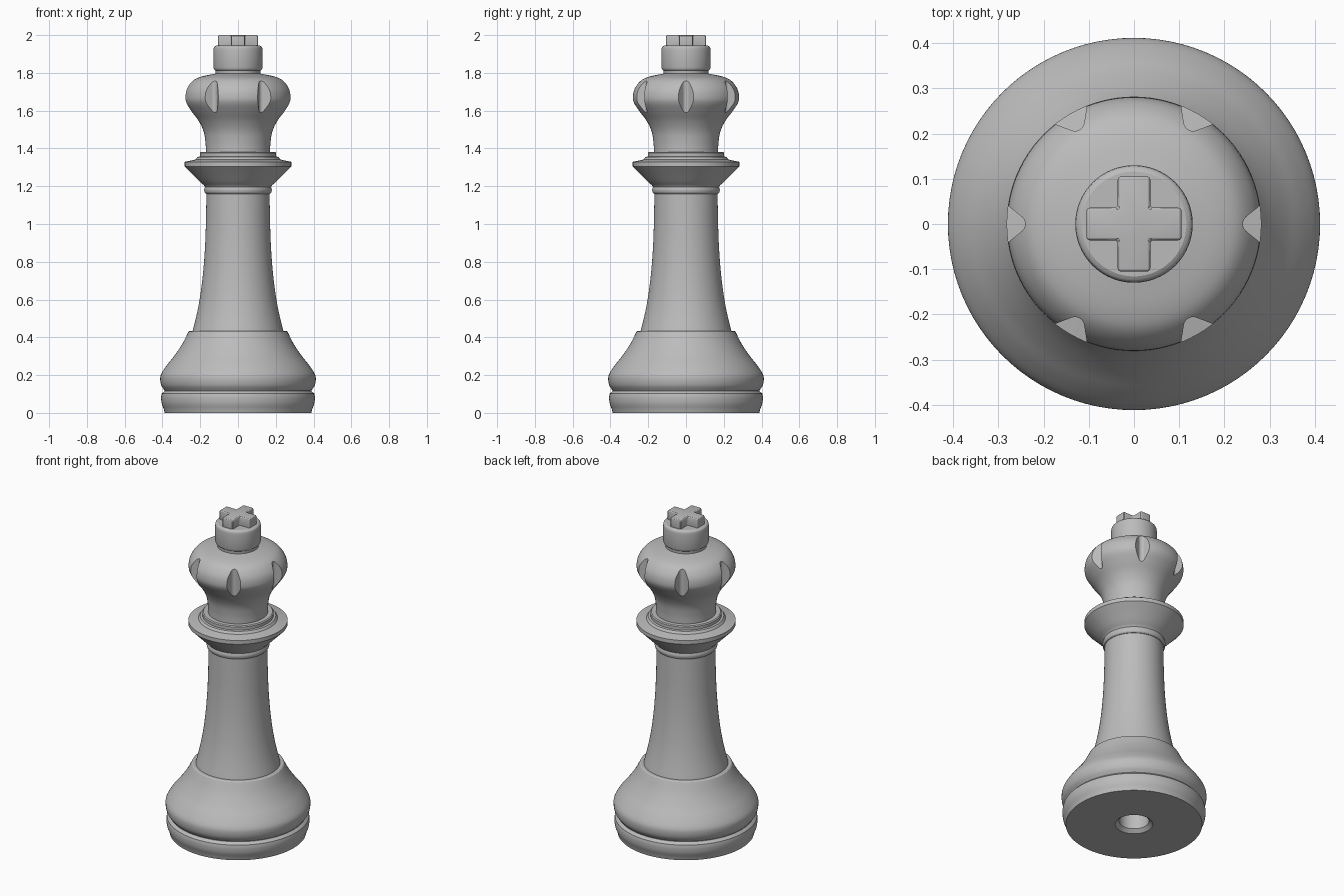
import bpy, bmesh
from math import sin, cos, pi
from mathutils import Vector, Matrix

cube = bpy.data.objects.get("Cube")
if cube:
    bpy.data.objects.remove(cube, do_unlink=True)

grey = bpy.data.materials.new("plain grey")
grey.use_nodes = True
tone = (0.5, 0.5, 0.5, 1)
grey.diffuse_color = tone
grey.node_tree.nodes["Principled BSDF"].inputs["Base Color"].default_value = tone


def curve(pts, steps=5):
    """Smooth curve through (radius, height) points."""
    p = [Vector(q) for q in pts]
    p = [2 * p[0] - p[1]] + p + [2 * p[-1] - p[-2]]
    out = []
    for a, b, c, d in zip(p, p[1:], p[2:], p[3:]):
        for i in range(steps):
            t = i / steps
            out.append(0.5 * (2 * b + (c - a) * t + (2 * a - 5 * b + 4 * c - d) * t * t
                              + (3 * b - a - 3 * c + d) * t ** 3))
    return [tuple(q) for q in out] + [tuple(pts[-1])]


def to_object(name, bm):
    bmesh.ops.recalc_face_normals(bm, faces=bm.faces)
    mesh = bpy.data.meshes.new(name)
    bm.to_mesh(mesh)
    bm.free()
    mesh.materials.append(grey)
    ob = bpy.data.objects.new(name, mesh)
    bpy.context.collection.objects.link(ob)
    return ob


def activate(ob):
    bpy.ops.object.select_all(action='DESELECT')
    ob.select_set(True)
    bpy.context.view_layer.objects.active = ob


def smooth(ob):
    activate(ob)
    bpy.ops.object.shade_smooth_by_angle(angle=0.5)


def lathe(name, profile, sides=96):
    """Spin a profile that starts and ends on the axis."""
    bm = bmesh.new()
    verts = [bm.verts.new((r, 0, z)) for r, z in profile]
    edges = [bm.edges.new(e) for e in zip(verts, verts[1:])]
    bmesh.ops.spin(bm, geom=verts + edges, axis=(0, 0, 1), cent=(0, 0, 0),
                   angle=2 * pi, steps=sides, use_duplicate=False)
    bmesh.ops.remove_doubles(bm, verts=bm.verts, dist=1e-5)
    return to_object(name, bm)


def prism(name, outline, bottom, top):
    bm = bmesh.new()
    face = bm.faces.new([bm.verts.new((x, y, bottom)) for x, y in outline])
    ext = bmesh.ops.extrude_face_region(bm, geom=[face])
    bmesh.ops.translate(bm, vec=(0, 0, top - bottom),
                        verts=[v for v in ext["geom"] if isinstance(v, bmesh.types.BMVert)])
    return to_object(name, bm)


# Foot with a countersunk bore underneath, a groove and a swelling shoulder
smooth(lathe("base", [(0, 0.4), (0.085, 0.4), (0.085, 0.02), (0.107, 0), (0.388, 0)]
             + curve([(0.393, 0.02), (0.404, 0.05), (0.407, 0.08), (0.404, 0.102)], 4)
             + [(0.388, 0.116)]
             + curve([(0.388, 0.118), (0.406, 0.145), (0.412, 0.18), (0.405, 0.21),
                      (0.375, 0.255), (0.335, 0.305), (0.295, 0.365), (0.262, 0.43)])
             + [(0.255, 0.434), (0, 0.434)]))

# Tapered column
smooth(lathe("column", [(0, 0.42), (0.243, 0.42)]
             + curve([(0.24, 0.434), (0.219, 0.52), (0.2, 0.62), (0.185, 0.74),
                      (0.175, 0.87), (0.17, 1.0), (0.167, 1.165)]) + [(0, 1.165)]))

# Flared collar with stepped top
smooth(lathe("collar", [(0, 1.16), (0.17, 1.16)]
             + curve([(0.176, 1.166), (0.179, 1.18), (0.176, 1.194)], 3)
             + curve([(0.175, 1.197), (0.182, 1.206), (0.203, 1.225), (0.242, 1.265),
                      (0.282, 1.305)], 4)
             + [(0.282, 1.329), (0.225, 1.341), (0.215, 1.355), (0.202, 1.357),
                (0.202, 1.376), (0.196, 1.381), (0, 1.381)]))

# Bulbous crown
crown = lathe("crown", [(0, 1.37), (0.17, 1.37)]
              + curve([(0.17, 1.38), (0.172, 1.43), (0.182, 1.49), (0.208, 1.545),
                       (0.245, 1.595), (0.273, 1.637), (0.281, 1.67), (0.272, 1.715),
                       (0.24, 1.758), (0.195, 1.78), (0.12, 1.796)]) + [(0, 1.796)])

# Six upright rounded V notches around the crown
tip = [(0.262 - 0.021 * cos(a), 0.021 * sin(a)) for a in [i * pi / 24 for i in range(-7, 8)]]
outline = [(0.34, -0.09)] + tip + [(0.34, 0.09)]
for i in range(6):
    cutter = prism("notch_cutter", outline, 1.45, 1.85)
    cutter.data.transform(Matrix.Rotation(i * pi / 3, 4, 'Z'))
    cutter.hide_render = True
    activate(crown)
    mod = crown.modifiers.new("notch", 'BOOLEAN')
    mod.operation, mod.solver, mod.object = 'DIFFERENCE', 'EXACT', cutter
    bpy.ops.object.modifier_apply(modifier=mod.name)
    bpy.data.objects.remove(cutter, do_unlink=True)
smooth(crown)

# Round cap
smooth(lathe("cap", [(0, 1.78), (0.118, 1.78), (0.118, 1.805)]
             + curve([(0.119, 1.812), (0.126, 1.817), (0.13, 1.828)], 3)
             + curve([(0.13, 1.92), (0.127, 1.936), (0.116, 1.944)], 3) + [(0, 1.945)]))

# Cross on top, softly bevelled
w, r = 0.036, 0.105
arm = [(r, -w), (r, w), (w, w)]
cross = prism("cross", [(x * cos(k * pi / 2) - y * sin(k * pi / 2),
                         x * sin(k * pi / 2) + y * cos(k * pi / 2))
                        for k in range(4) for x, y in arm], 1.93, 2.0)
bevel = cross.modifiers.new("soft edges", 'BEVEL')
bevel.width, bevel.segments = 0.007, 3
activate(cross)
bpy.ops.object.modifier_apply(modifier=bevel.name)
smooth(cross)
